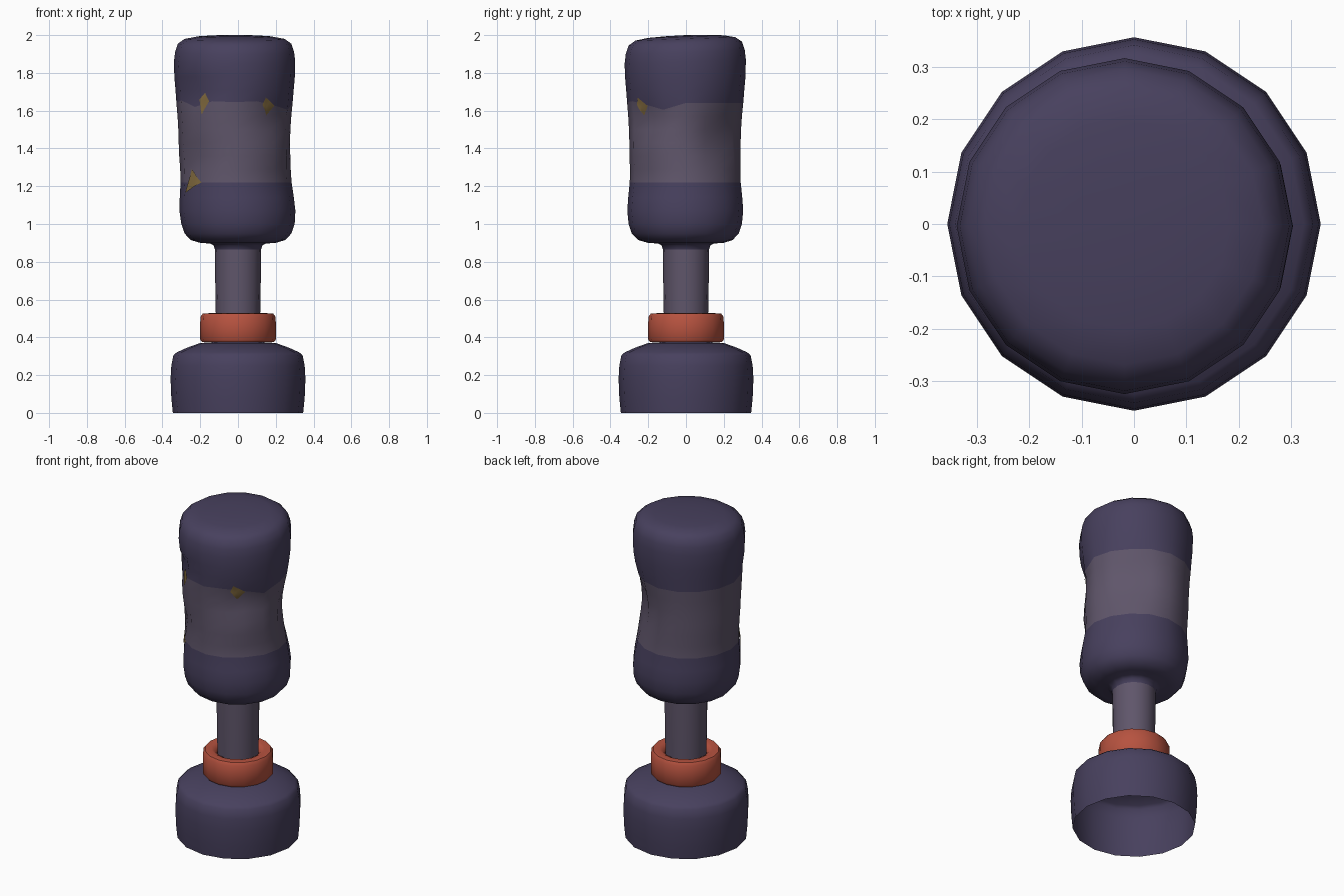
import bpy, bmesh
from math import sin, cos, pi, exp, radians, atan2
from mathutils import Vector
from mathutils.bvhtree import BVHTree

if "Cube" in bpy.data.objects:
    bpy.data.objects.remove(bpy.data.objects["Cube"])

SIDES = 16


def material(name, rgb):
    m = bpy.data.materials.new(name)
    m.diffuse_color = (*rgb, 1)
    m.use_nodes = True
    m.node_tree.nodes["Principled BSDF"].inputs["Base Color"].default_value = m.diffuse_color
    return m


DARK = material("dark_cloth", (0.064, 0.052, 0.112))
GREY = material("grey_cloth", (0.115, 0.092, 0.145))
RED = material("red_rubber", (0.47, 0.085, 0.05))
STRAW = material("straw", (0.23, 0.15, 0.05))


def finish(name, bm, mats, angle=50):
    bmesh.ops.recalc_face_normals(bm, faces=bm.faces)
    me = bpy.data.meshes.new(name)
    bm.to_mesh(me)
    bm.free()
    ob = bpy.data.objects.new(name, me)
    bpy.context.collection.objects.link(ob)
    for m in mats:
        me.materials.append(m)
    bpy.ops.object.select_all(action='DESELECT')
    ob.select_set(True)
    bpy.context.view_layer.objects.active = ob
    bpy.ops.object.shade_smooth_by_angle(angle=radians(angle))
    return ob


def lathe(profile, warp=None, cap=None, mat_of_row=None, closed=False):
    """Spin (radius, z) points; warp may move each point; cap is a centre height."""
    bm = bmesh.new()
    rings = []
    for r, z in profile:
        ring = []
        for k in range(SIDES):
            a = 2 * pi * k / SIDES
            co = warp(r, z, a) if warp else (r * cos(a), r * sin(a), z)
            ring.append(bm.verts.new(co))
        rings.append(ring)
    pairs = list(zip(rings, rings[1:]))
    if closed:
        pairs.append((rings[-1], rings[0]))
    for i, (lo, hi) in enumerate(pairs):
        for k in range(SIDES):
            n = (k + 1) % SIDES
            f = bm.faces.new((lo[k], lo[n], hi[n], hi[k]))
            f.material_index = mat_of_row(i) if mat_of_row else 0
    if cap is not None:
        c = bm.verts.new((0, 0, cap))
        top = rings[-1]
        for k in range(SIDES):
            bm.faces.new((top[k], top[(k + 1) % SIDES], c))
    return bm


# Weighted base, open underneath
base = [(0.345, 0), (0.353, 0.08), (0.357, 0.18), (0.353, 0.25), (0.342, 0.305),
        (0.325, 0.32), (0.27, 0.345), (0.2, 0.37), (0.11, 0.376)]
finish("base", lathe(base, cap=0.376), [DARK])

# Red collar
collar = [(0.115, 0.375), (0.19, 0.375), (0.2, 0.388), (0.201, 0.45), (0.199, 0.508),
          (0.187, 0.525), (0.15, 0.528), (0.13, 0.518), (0.115, 0.5)]
finish("collar", lathe(collar, closed=True), [RED])

# Post
post = [(0.116, 0.37), (0.118, 0.55), (0.121, 0.72), (0.122, 0.89)]
finish("post", lathe(post), [GREY])

# Dents: (direction in degrees, height, angular spread, height spread, depth)
DENTS = [(45, 1.46, 26, 0.17, 0.056), (-45, 1.57, 18, 0.09, 0.04),
         (-135, 1.70, 16, 0.06, 0.03), (-135, 1.35, 16, 0.07, 0.025),
         (-45, 1.25, 18, 0.06, 0.015)]
# Ragged seam: column index -> height shift
SEAM = {15: -0.035, 14: -0.01, 13: 0.01, 12: 0.005, 11: 0.01, 10: -0.02, 9: 0.015}


def bag_point(r, z, a):
    full = min(1, max(0, (r - 0.17) / 0.1))
    for d, dz, sa, sz, depth in DENTS:
        da = (a - radians(d) + pi) % (2 * pi) - pi
        r -= full * depth * exp(-(da / radians(sa)) ** 2 - ((z - dz) / sz) ** 2)
    lean = min(1, max(0, (z - 1.0) / 0.4)) * -0.018
    x = r * cos(a) + lean
    y = r * sin(a) - 0.004 * full
    if abs(z - 1.64) < 0.001:
        z += SEAM.get(round(a * SIDES / (2 * pi)) % SIDES, 0)
    if z > 1.85:
        z += 0.035 * y
    return x, y, z


# Stuffed bag: rolled underside, pinched middle, domed top
bag = [(0.122, 0.865), (0.13, 0.887), (0.15, 0.897), (0.2, 0.9), (0.25, 0.915),
       (0.283, 0.95), (0.3, 1.0), (0.307, 1.07), (0.302, 1.14), (0.294, 1.22),
       (0.293, 1.29), (0.295, 1.36), (0.296, 1.43), (0.298, 1.5), (0.302, 1.57),
       (0.308, 1.64), (0.313, 1.71), (0.319, 1.78), (0.321, 1.86), (0.315, 1.91),
       (0.3, 1.955), (0.265, 1.98), (0.2, 1.992), (0.1, 1.998)]
rows = [z for r, z in bag]
bm = lathe(bag, bag_point, 2.0,
           lambda i: 1 if 1.2 < (rows[i] + rows[min(i + 1, len(rows) - 1)]) / 2 < 1.64 else 0)
tree = BVHTree.FromBMesh(bm)
finish("bag", bm, [DARK, GREY], 60)


# Straw showing through tears, laid on the bag's surface
def tear(name, outline):
    tb = bmesh.new()
    tb.faces.new([tb.verts.new((a, 0, z)) for a, z in outline])
    bmesh.ops.triangulate(tb, faces=tb.faces)
    bmesh.ops.subdivide_edges(tb, edges=tb.edges, cuts=3, use_grid_fill=True)
    for v in tb.verts:
        a, z = radians(v.co.x), v.co.z
        out = Vector((cos(a), sin(a), 0))
        hit = tree.ray_cast(Vector((0, 0, z)), out)[0]
        v.co = hit + out * 0.005
    finish(name, tb, [STRAW])


def ang(x, y):
    return atan2(y, x) * 180 / pi


tear("tear_right", [(ang(0.15, -0.262), 1.67), (ang(0.135, -0.27), 1.63),
                    (ang(0.165, -0.245), 1.575), (ang(0.19, -0.2), 1.625)])
tear("tear_left", [(ang(-0.197, -0.23), 1.66), (ang(-0.185, -0.24), 1.58),
                   (ang(-0.148, -0.27), 1.65), (ang(-0.17, -0.255), 1.695)])
tear("tear_low", [(ang(-0.245, -0.17), 1.29), (ang(-0.27, -0.13), 1.165),
                  (ang(-0.185, -0.225), 1.22)])
